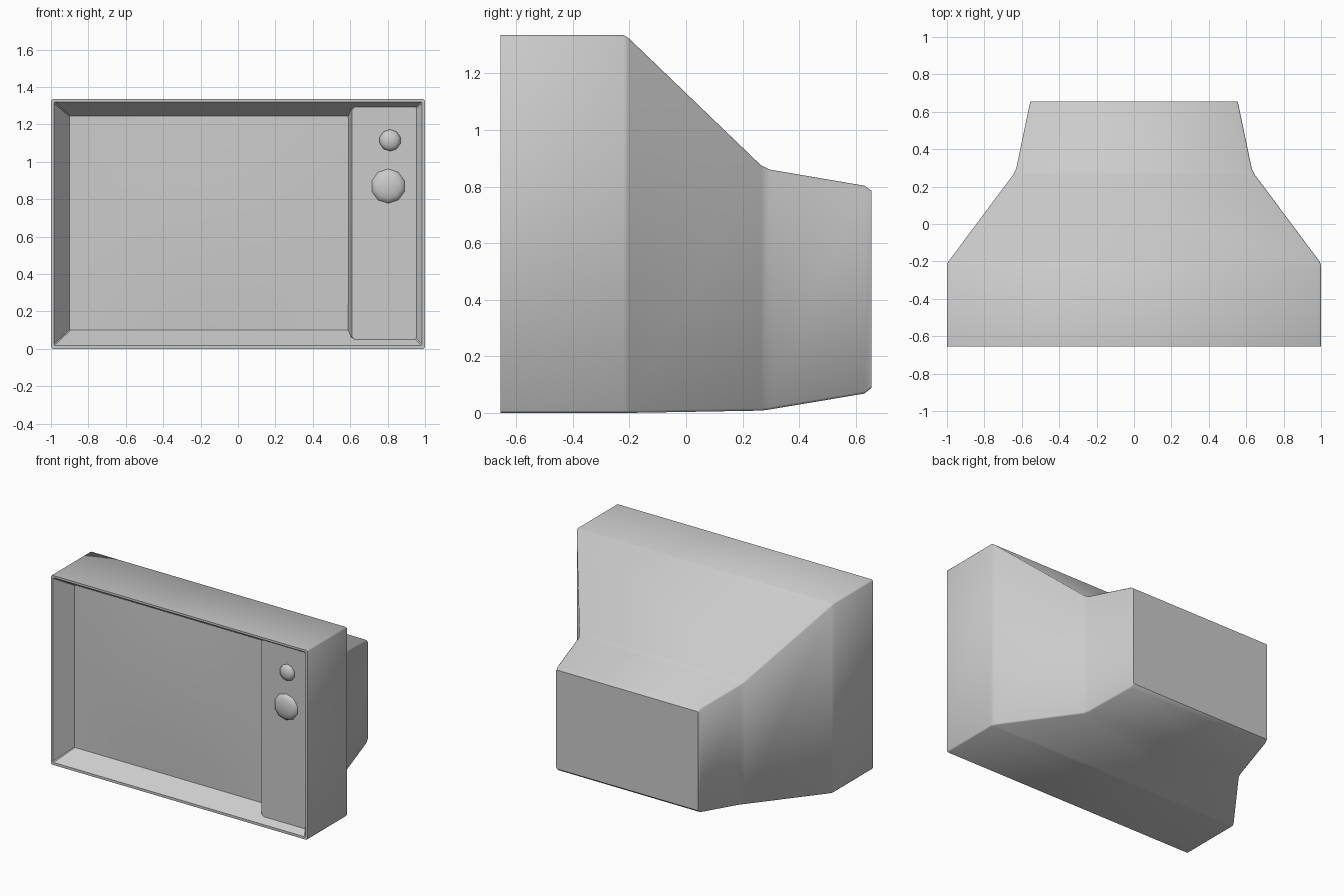
import bpy, bmesh, math

if "Cube" in bpy.data.objects:
    bpy.data.objects.remove(bpy.data.objects["Cube"])

FRONT = -0.655


def finish(name, bm, angle):
    mesh = bpy.data.meshes.new(name)
    bm.to_mesh(mesh)
    bm.free()
    obj = bpy.data.objects.new(name, mesh)
    bpy.context.collection.objects.link(obj)
    bpy.ops.object.select_all(action='DESELECT')
    obj.select_set(True)
    bpy.context.view_layer.objects.active = obj
    bpy.ops.object.shade_smooth_by_angle(angle=math.radians(angle))
    return obj


def rect(y, x0, x1, z0, z1, c=0.0):
    """Rectangle in the xz plane, corners cut by c, anticlockwise from the front."""
    if c == 0:
        return [(x0, y, z0), (x1, y, z0), (x1, y, z1), (x0, y, z1)]
    return [(x0 + c, y, z0), (x1 - c, y, z0), (x1, y, z0 + c), (x1, y, z1 - c),
            (x1 - c, y, z1), (x0 + c, y, z1), (x0, y, z1 - c), (x0, y, z0 + c)]


def loft(name, rings, angle, cap_front=False, cap_back=False):
    bm = bmesh.new()
    loops = [[bm.verts.new(p) for p in r] for r in rings]
    n = len(loops[0])
    for a, b in zip(loops, loops[1:]):
        for i in range(n):
            j = (i + 1) % n
            bm.faces.new((a[i], b[i], b[j], a[j]))
    if cap_front:
        bm.faces.new(loops[0])
    if cap_back:
        bm.faces.new(loops[-1][::-1])
    return finish(name, bm, angle)


# Cabinet: y, half width, bottom, top
stations = [(FRONT, 1.0, 0.0, 1.335), (-0.22, 1.0, 0.0, 1.335), (-0.2, 0.992, 0.0, 1.322),
            (0.265, 0.645, 0.008, 0.875), (0.295, 0.63, 0.012, 0.86),
            (0.63, 0.56, 0.068, 0.803), (0.655, 0.554, 0.088, 0.785)]
loft("cabinet", [rect(y, -w, w, z0, z1, 0.008) for y, w, z0, z1 in stations],
     50, cap_back=True)

# Rim and sloping screen surround
loft("screen_surround", [rect(FRONT + 0.12, -0.9, 0.9, 0.1, 1.245, 0.004),
                         rect(FRONT, -0.985, 0.985, 0.018, 1.32, 0.006),
                         rect(FRONT, -1.0, 1.0, 0.0, 1.335, 0.008)], 20)

# Slightly bulged screen
bm = bmesh.new()
bmesh.ops.create_grid(bm, x_segments=8, y_segments=8, size=1.0)
for v in bm.verts:
    u, w = v.co.x, v.co.y
    v.co = (-0.145 + 0.755 * u,
            FRONT + 0.12 - 0.015 * (1 - u * u) * (1 - w * w),
            0.6725 + 0.5725 * w)
finish("screen", bm, 30)

# Raised control panel
loft("control_panel", [rect(FRONT + 0.045, 0.61, 0.96, 0.045, 1.3, 0.02),
                       rect(FRONT + 0.125, 0.588, 0.96, 0.045, 1.3, 0.02)],
     20, cap_front=True)

# Domed knobs
for name, x, z, r in (("tuning_knob", 0.803, 0.87, 0.092), ("volume_knob", 0.813, 1.115, 0.058)):
    bm = bmesh.new()
    bmesh.ops.create_uvsphere(bm, u_segments=10, v_segments=8, radius=r)
    squash = 0.03 / r
    for v in bm.verts:
        a, b, h = v.co
        v.co = (x + a, FRONT + 0.045 - h * squash, z + b)
    finish(name, bm, 60)
